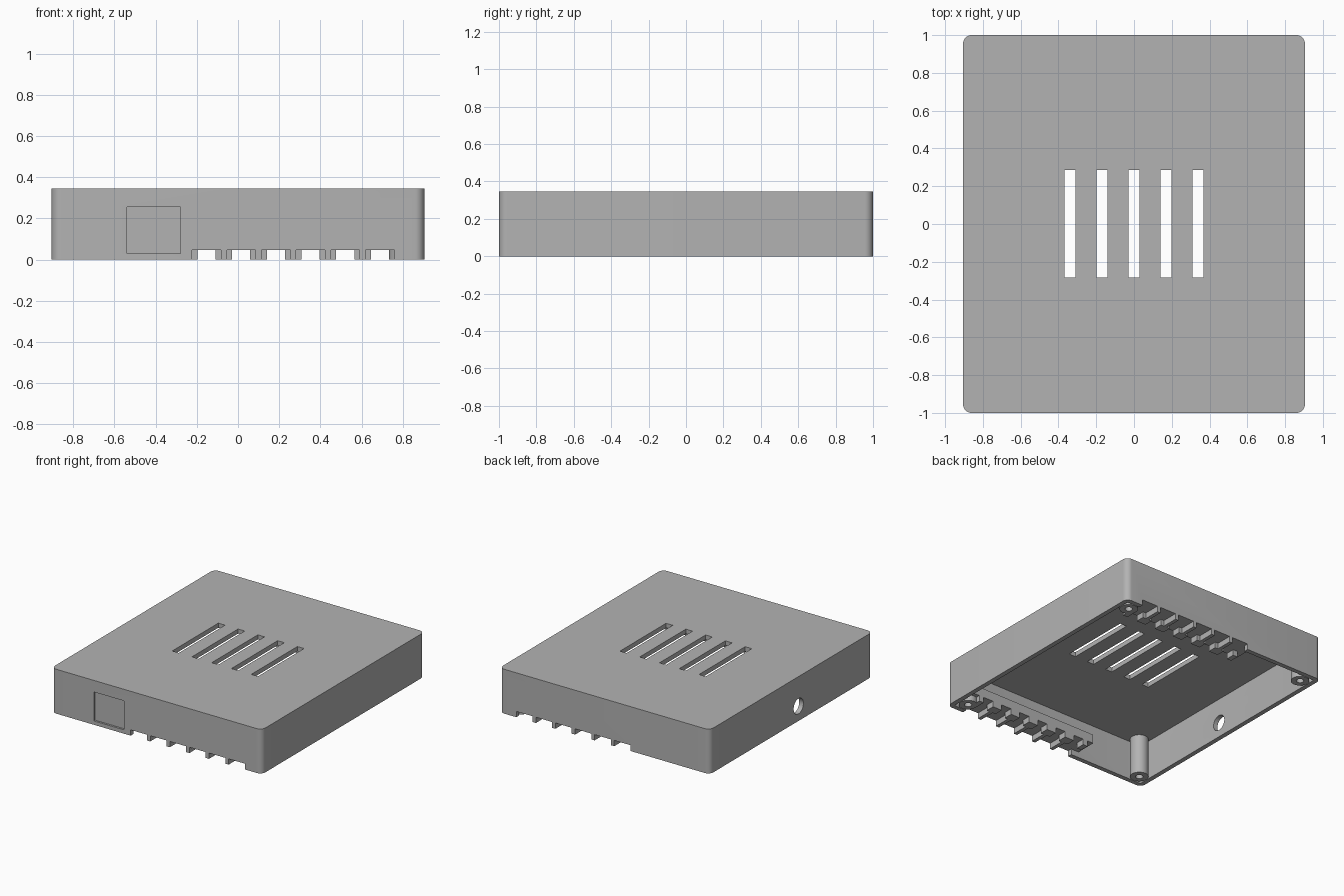
import bpy, bmesh, math
from mathutils import Matrix, Vector

old = bpy.data.objects.get("Cube")
if old:
    bpy.data.objects.remove(old, do_unlink=True)

HX, HY, H, WALL = 0.905, 1.0, 0.345, 0.036
CEILING = H - WALL
NOTCH_Z, PITCH, FIRST = 0.045, 0.1685, -0.153
NOTCH_HALF, GAP_HALF = 0.07, 0.044

grey = bpy.data.materials.new("plain grey")
grey.use_nodes = True
colour = (0.45, 0.45, 0.45, 1)
grey.diffuse_color = colour
grey.node_tree.nodes["Principled BSDF"].inputs["Base Color"].default_value = colour


def add_box(bm, x0, x1, y0, y1, z0, z1):
    """Add an axis-aligned box and return its vertices."""
    size = Vector((x1 - x0, y1 - y0, z1 - z0))
    middle = Vector((x0 + x1, y0 + y1, z0 + z1)) / 2
    matrix = Matrix.Translation(middle) @ Matrix.Diagonal((*size, 1))
    return bmesh.ops.create_cube(bm, size=1, matrix=matrix)["verts"]


def make_object(name, bm):
    bmesh.ops.recalc_face_normals(bm, faces=bm.faces)
    mesh = bpy.data.meshes.new(name)
    bm.to_mesh(mesh)
    bm.free()
    mesh.materials.append(grey)
    obj = bpy.data.objects.new(name, mesh)
    bpy.context.collection.objects.link(obj)
    return obj


def activate(obj):
    bpy.ops.object.select_all(action="DESELECT")
    obj.select_set(True)
    bpy.context.view_layer.objects.active = obj


def rounded_box(name, hx, hy, z0, z1, radius):
    """Box whose vertical edges are rounded."""
    bm = bmesh.new()
    add_box(bm, -hx, hx, -hy, hy, z0, z1)
    upright = [e for e in bm.edges if abs(e.verts[0].co.z - e.verts[1].co.z) > 0.01]
    bmesh.ops.bevel(bm, geom=upright, offset=radius, segments=8,
                    profile=0.5, affect="EDGES")
    return make_object(name, bm)


def cut(target, cutter):
    cutter.hide_render = True
    mod = target.modifiers.new("cut", "BOOLEAN")
    mod.object = cutter
    mod.solver = "EXACT"
    activate(target)
    bpy.ops.object.modifier_apply(modifier=mod.name)
    bpy.data.objects.remove(cutter, do_unlink=True)


# Hollow case, open underneath
case = rounded_box("case_shell", HX, HY, 0, H, 0.045)
cut(case, rounded_box("cavity", HX - WALL, HY - WALL, -0.2, CEILING, 0.012))

# Vent slots, cable notches, front recess and round side hole
bm = bmesh.new()
for i in range(-2, 3):
    x = i * 0.17
    add_box(bm, x - 0.029, x + 0.029, -0.282, 0.285, 0.25, 0.45)
for i in range(6):
    x = FIRST + i * PITCH
    for side in (-1, 1):
        ys = sorted((side * 0.9, side * 1.1))
        add_box(bm, x - NOTCH_HALF, x + NOTCH_HALF, *ys, -0.1, NOTCH_Z)
add_box(bm, -0.54, -0.28, -1.1, -0.985, 0.03, 0.255)
bmesh.ops.create_cone(
    bm, cap_ends=True, segments=32, radius1=0.06, radius2=0.06, depth=0.3,
    matrix=Matrix.Translation((-HX, -0.09, 0.115)) @ Matrix.Rotation(math.pi / 2, 4, "Y"))
cut(case, make_object("openings", bm))
activate(case)
bpy.ops.object.shade_smooth_by_angle(angle=math.radians(30))

# Cable shelves with T-shaped ribs along the front and back walls
LEFT, RIGHT = -0.29, 0.83
Y_WALL, Y_STEP, Y_END = HY - WALL, 0.87, 0.80
for label, side in (("front", -1), ("back", 1)):
    bm = bmesh.new()
    narrow = sorted((side * Y_STEP, side * Y_WALL))
    wide = sorted((side * Y_END, side * Y_STEP))
    add_box(bm, LEFT, RIGHT, *sorted((side * Y_END, side * Y_WALL)), NOTCH_Z, 0.115)
    for i in range(5):
        x = FIRST + (i + 0.5) * PITCH
        thin, thick = PITCH / 2 - NOTCH_HALF, PITCH / 2 - GAP_HALF
        add_box(bm, x - thin, x + thin, *narrow, 0, NOTCH_Z)
        add_box(bm, x - thick, x + thick, *wide, 0, NOTCH_Z)
    first_gap = FIRST - GAP_HALF
    last_gap = FIRST + 5 * PITCH + GAP_HALF
    add_box(bm, first_gap - 0.04, first_gap, *wide, 0, NOTCH_Z)
    add_box(bm, last_gap, last_gap + 0.04, *wide, 0, NOTCH_Z)
    make_object(label + "_cable_shelf", bm)

# Screw posts with blind holes in the four corners
for fy, sy in (("front", -1), ("back", 1)):
    for fx, sx in (("right", -1), ("left", 1)):
        bm = bmesh.new()
        profile = [(0, 0.25), (0.027, 0.25), (0.027, 0), (0.066, 0), (0.066, CEILING)]
        verts = [bm.verts.new((r, 0, z)) for r, z in profile]
        edges = [bm.edges.new(pair) for pair in zip(verts, verts[1:])]
        bmesh.ops.spin(bm, geom=verts + edges, cent=(0, 0, 0), axis=(0, 0, 1),
                       angle=math.tau, steps=32)
        bmesh.ops.remove_doubles(bm, verts=bm.verts, dist=0.0001)
        post = make_object(f"{fy}_{fx}_screw_post", bm)
        post.location = (sx * (HX - 0.105), sy * (HY - 0.105), 0)
        activate(post)
        bpy.ops.object.shade_smooth_by_angle(angle=math.radians(30))
